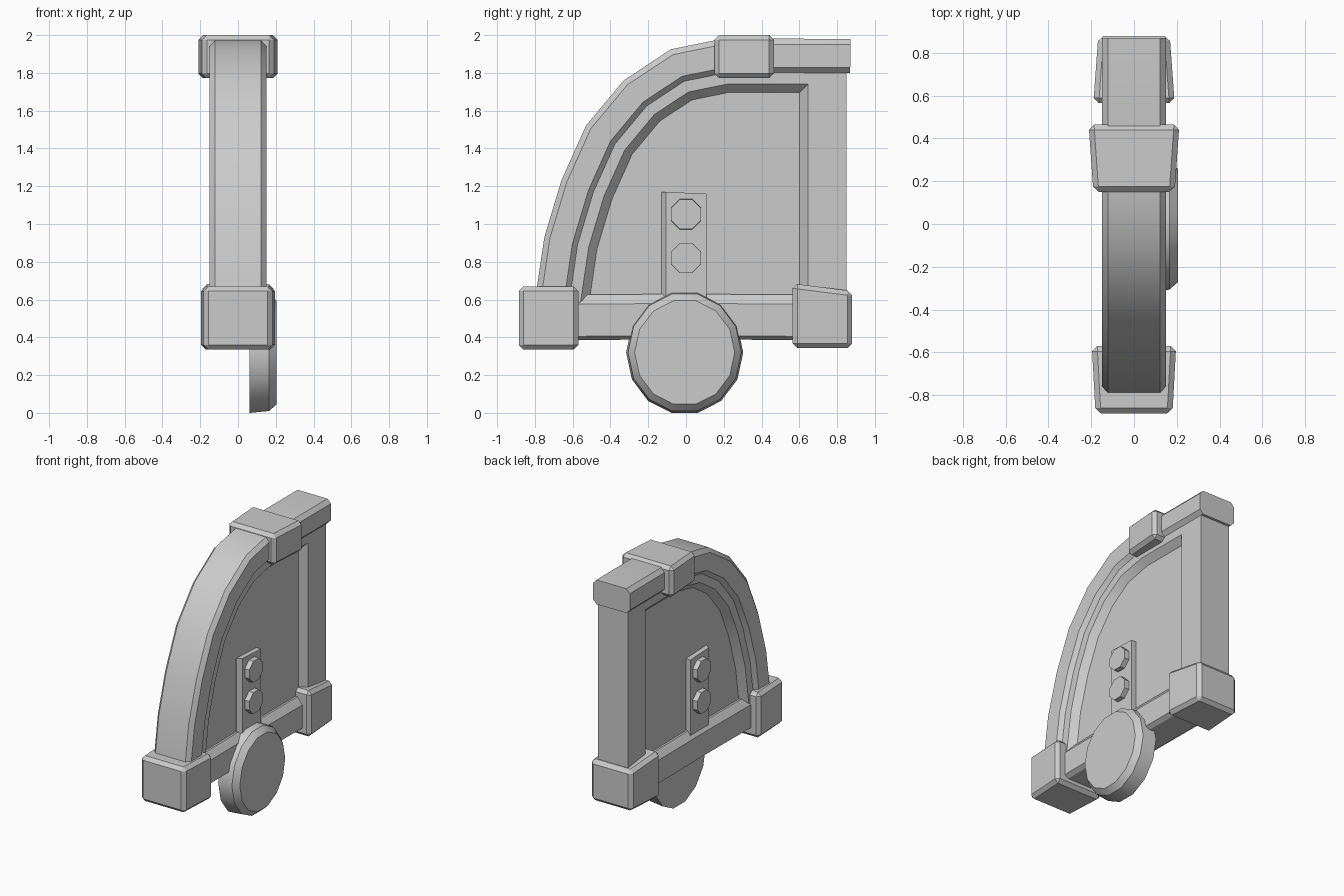
import bpy, bmesh, math
from mathutils import Vector

if "Cube" in bpy.data.objects:
    bpy.data.objects.remove(bpy.data.objects["Cube"])

grey = bpy.data.materials.new("grey")
grey.diffuse_color = (0.6, 0.6, 0.6, 1)
grey.use_nodes = True
grey.node_tree.nodes["Principled BSDF"].inputs["Base Color"].default_value = grey.diffuse_color


def finish(name, bm, smooth=False, bevel=0):
    bmesh.ops.recalc_face_normals(bm, faces=bm.faces)
    me = bpy.data.meshes.new(name)
    bm.to_mesh(me)
    bm.free()
    me.materials.append(grey)
    ob = bpy.data.objects.new(name, me)
    bpy.context.collection.objects.link(ob)
    if bevel:
        m = ob.modifiers.new("bevel", 'BEVEL')
        m.width, m.segments = bevel, 1
    if smooth:
        bpy.ops.object.select_all(action='DESELECT')
        ob.select_set(True)
        bpy.context.view_layer.objects.active = ob
        bpy.ops.object.shade_smooth_by_angle(angle=math.radians(30))
    return ob


def offset(path, d):
    """Shift a (y, z) path inward (to its right) by d with mitred corners."""
    pts = [Vector(p) for p in path]
    out = []
    for i, p in enumerate(pts):
        dirs = []
        if i > 0:
            dirs.append((p - pts[i - 1]).normalized())
        if i < len(pts) - 1:
            dirs.append((pts[i + 1] - p).normalized())
        normals = [Vector((t.y, -t.x)) for t in dirs]
        n = sum(normals, Vector((0, 0))).normalized()
        out.append(tuple(p + n * d / n.dot(normals[0])))
    return out


def loft(name, rails, smooth=True):
    """Skin (half width, path) rails, mirrored in x, with end caps."""
    bm = bmesh.new()
    full = [(x, p) for x, p in rails] + [(-x, p) for x, p in reversed(rails)]
    rows = [[bm.verts.new((x, y, z)) for y, z in p] for x, p in full]
    for k in range(len(rows)):
        a, b = rows[k], rows[(k + 1) % len(rows)]
        for i in range(len(a) - 1):
            bm.faces.new((a[i], a[i + 1], b[i + 1], b[i]))
    for end in (0, -1):
        bm.faces.new([r[end] for r in rows])
    return finish(name, bm, smooth)


def block(name, y0, y1, z0, z1, w0, w1, slope=0, bevel=0.025):
    """Box with half width w0 at y0 and w1 at y1; slope drops the top at y1."""
    bm = bmesh.new()
    bmesh.ops.create_cube(bm, size=1)
    for v in bm.verts:
        back, top = v.co.y > 0, v.co.z > 0
        v.co.x = math.copysign(w1 if back else w0, v.co.x)
        v.co.y = y1 if back else y0
        v.co.z = (z1 - slope * back) if top else z0
    return finish(name, bm, bevel=bevel)


def disc(name, y, z, sides, rings, turn=0.0, stretch=1.0, smooth=False):
    """Round part along x from (x, radius) rings."""
    bm = bmesh.new()
    rows = []
    for x, r in rings:
        rows.append([bm.verts.new((x, y + r * math.cos(turn + 2 * math.pi * i / sides),
                                   z + stretch * r * math.sin(turn + 2 * math.pi * i / sides)))
                     for i in range(sides)])
    for a, b in zip(rows, rows[1:]):
        for i in range(sides):
            j = (i + 1) % sides
            bm.faces.new((a[i], a[j], b[j], b[i]))
    bm.faces.new(rows[0])
    bm.faces.new(rows[-1])
    return finish(name, bm, smooth)


# Curved outer frame running up and along the top
arch = [(-0.82, 0.45), (-0.79, 0.66), (-0.75, 0.93), (-0.66, 1.23), (-0.53, 1.52),
        (-0.33, 1.76), (-0.08, 1.925), (0.2, 1.982), (0.87, 1.98)]
loft("arched_frame", [(0.122, arch), (0.15, offset(arch, 0.03)),
                      (0.15, offset(arch, 0.152)), (0.122, offset(arch, 0.18))])


# Stepped border and rear post surrounding the recessed panel
def border_path(d, y, z):
    return offset(arch, d)[:-1] + [(y, z), (y, 0.5)]


panel_edge = border_path(0.285, 0.60, 1.695)
loft("border_and_post", [(0.122, border_path(0.1, 0.85, 1.88)),
                         (0.122, border_path(0.24, 0.645, 1.74)),
                         (0.075, panel_edge)])

# Recessed panel
bm = bmesh.new()
for x in (-0.075, 0.075):
    bm.faces.new([bm.verts.new((x, y, z)) for y, z in panel_edge])
finish("recessed_panel", bm)

# Bottom rail
loft("bottom_rail", [(w, [(-0.62, z), (0.0, z + 0.005), (0.62, z)]) for w, z in
                     ((0.10, 0.385), (0.13, 0.405), (0.13, 0.575), (0.09, 0.625))])

# Clamp blocks on the corners and the top
block("front_corner_block", -0.885, -0.57, 0.335, 0.67, 0.18, 0.197)
block("rear_corner_block", 0.565, 0.88, 0.343, 0.685, 0.19, 0.167, slope=0.04)
block("top_block", 0.15, 0.465, 1.772, 2.0, 0.19, 0.212)

# Mounting strip and bolts on both faces
loft("mounting_strip", [(0.08, [(-0.13, 0.5), (-0.13, 1.17)]),
                        (0.112, [(-0.105, 0.5), (-0.105, 1.17)]),
                        (0.112, [(0.108, 0.5), (0.108, 1.16)])], smooth=False)
for side, label in ((1, "right"), (-1, "left")):
    for z, place in ((1.052, "upper"), (0.82, "lower")):
        disc(f"{place}_bolt_{label}", 0.0, z, 8,
             [(0.10 * side, 0.087), (0.148 * side, 0.085)], math.pi / 8)

# Wheel on the right face
disc("wheel", -0.007, 0.32, 14, [(0.06, 0.31), (0.165, 0.30), (0.205, 0.265)],
     stretch=1.06, smooth=True)
